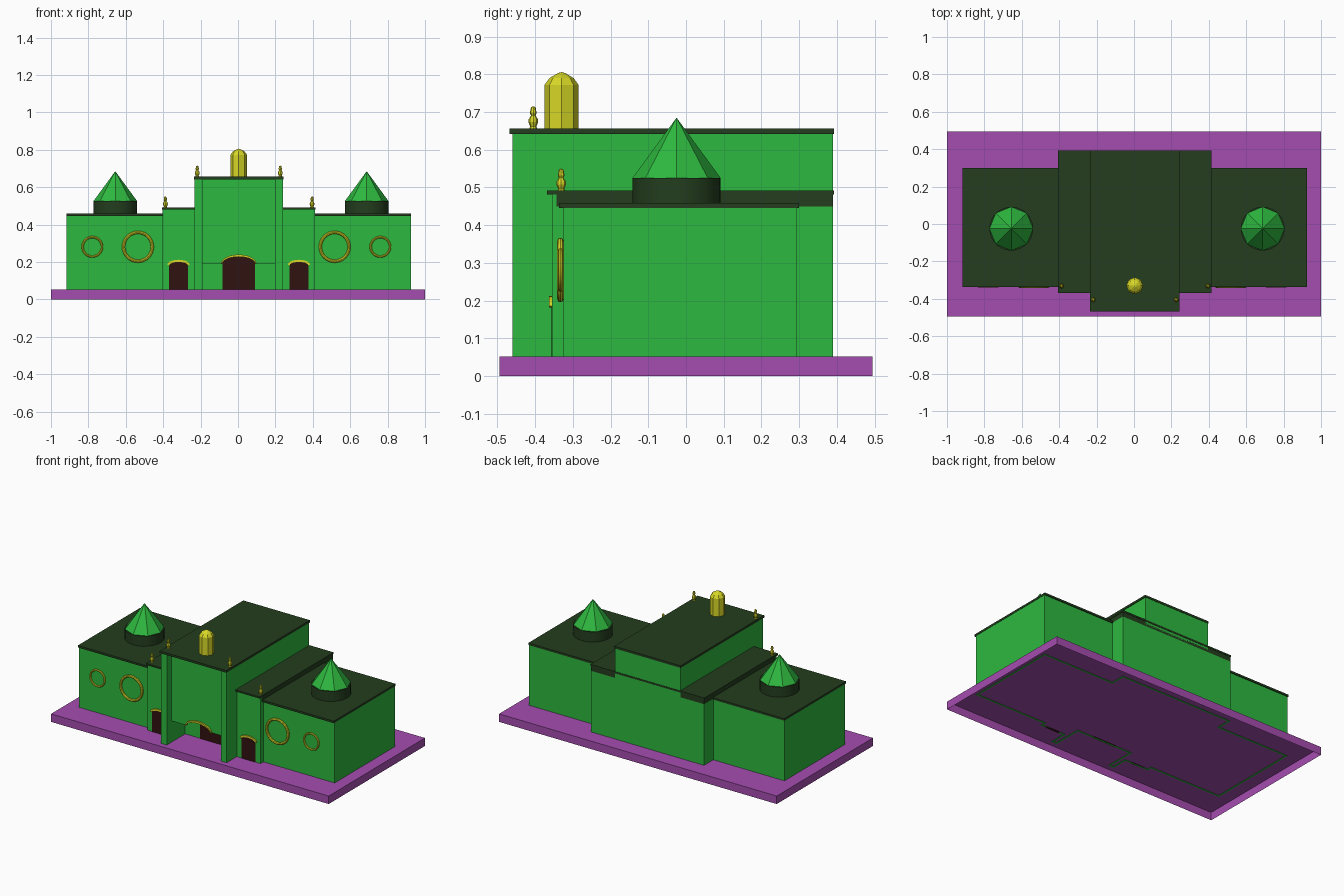
import bpy, bmesh
from math import pi, sin, cos, radians

if "Cube" in bpy.data.objects:
    bpy.data.objects.remove(bpy.data.objects["Cube"])

CX = 0.004  # the building sits slightly off the plinth centre


def material(name, rgb):
    m = bpy.data.materials.new(name)
    m.diffuse_color = (*rgb, 1)
    m.use_nodes = True
    m.node_tree.nodes["Principled BSDF"].inputs["Base Color"].default_value = m.diffuse_color
    return m


GREEN = material("wall_green", (0.027, 0.485, 0.05))
DARK = material("roof_green", (0.017, 0.048, 0.013))
PURPLE = material("plinth_purple", (0.376, 0.074, 0.43))
YELLOW = material("trim_yellow", (0.68, 0.68, 0.02))
DOOR = material("door_brown", (0.03, 0.006, 0.005))


def finish(name, bm, mat):
    me = bpy.data.meshes.new(name)
    bm.to_mesh(me)
    bm.free()
    me.materials.append(mat)
    ob = bpy.data.objects.new(name, me)
    bpy.context.collection.objects.link(ob)
    return ob


def box(name, x0, x1, y0, y1, z0, z1, mat, open_bottom=False):
    bm = bmesh.new()
    bmesh.ops.create_cube(bm, size=1)
    for v in bm.verts:
        v.co.x = x1 if v.co.x > 0 else x0
        v.co.y = y1 if v.co.y > 0 else y0
        v.co.z = z1 if v.co.z > 0 else z0
    if open_bottom:
        low = [f for f in bm.faces if f.normal.z < -0.9]
        bmesh.ops.delete(bm, geom=low, context='FACES')
    return finish(name, bm, mat)


def walls(name, half, z0, z1):
    """Closed thin wall following a right-half plan outline, mirrored in x."""
    pts = [(CX + x, y) for x, y in half] + [(CX - x, y) for x, y in reversed(half)]
    bm = bmesh.new()
    lo = [bm.verts.new((x, y, z0)) for x, y in pts]
    hi = [bm.verts.new((x, y, z1)) for x, y in pts]
    n = len(pts)
    for i in range(n):
        j = (i + 1) % n
        bm.faces.new((lo[i], lo[j], hi[j], hi[i]))
    ob = finish(name, bm, GREEN)
    mod = ob.modifiers.new("thickness", 'SOLIDIFY')
    mod.thickness = 0.011
    mod.offset = -1
    mod.use_even_offset = True
    return ob


def prism(name, pts, y0, y1, mat):
    """Extrude an x-z outline along y."""
    bm = bmesh.new()
    f = bm.faces.new([bm.verts.new((x, y0, z)) for x, z in pts])
    ext = bmesh.ops.extrude_face_region(bm, geom=[f])["geom"]
    for v in ext:
        if isinstance(v, bmesh.types.BMVert):
            v.co.y = y1
    bmesh.ops.recalc_face_normals(bm, faces=bm.faces[:])
    return finish(name, bm, mat)


def arc(cx, w, spring, top, n=10):
    """Segmental arch points, left to right."""
    a = [pi - pi * i / n for i in range(n + 1)]
    return [(cx + w * cos(t), spring + (top - spring) * sin(t)) for t in a]


def lathe(name, profile, sides, loc, mat):
    bm = bmesh.new()
    rings = [[bm.verts.new((r * cos(2 * pi * i / sides) + loc[0],
                            r * sin(2 * pi * i / sides) + loc[1], z + loc[2]))
              for i in range(sides)] for r, z in profile]
    for a, b in zip(rings, rings[1:]):
        for i in range(sides):
            j = (i + 1) % sides
            bm.faces.new((a[i], a[j], b[j], b[i]))
    bm.faces.new(rings[0][::-1])
    bmesh.ops.remove_doubles(bm, verts=bm.verts[:], dist=1e-5)
    return finish(name, bm, mat)


def smooth(ob, angle=40):
    bpy.ops.object.select_all(action='DESELECT')
    ob.select_set(True)
    bpy.context.view_layer.objects.active = ob
    bpy.ops.object.shade_smooth_by_angle(angle=radians(angle))


# Plinth, hollow underneath
box("plinth", -1, 1, -0.495, 0.495, 0, 0.052, PURPLE, open_bottom=True)

# Ground-floor walls: porch recess, pilasters, middle block, wings
walls("main_walls", [(0.195, -0.27), (0.195, -0.46), (0.236, -0.46), (0.236, -0.355),
                     (0.407, -0.355), (0.407, -0.325), (0.92, -0.325), (0.92, 0.295),
                     (0.407, 0.295), (0.407, 0.39)], 0.05, 0.45)
# Tall centre block above, with recessed front between the pilasters
walls("tower_walls", [(0.195, -0.41), (0.195, -0.46), (0.236, -0.46), (0.236, 0.39)],
      0.45, 0.645)

# Header panel over the porch with its arched notch
notch = arc(CX, 0.088, 0.19, 0.228)
prism("porch_header", [(CX - 0.195, 0.19)] + notch +
      [(CX + 0.195, 0.19), (CX + 0.195, 0.645), (CX - 0.195, 0.645)], -0.41, -0.398, GREEN)
box("porch_ceiling", CX - 0.195, CX + 0.195, -0.4, -0.27, 0.25, 0.256, GREEN)
prism("main_door", [(CX - 0.088, 0.05)] + arc(CX, 0.088, 0.19, 0.24) +
      [(CX + 0.088, 0.05)], -0.273, -0.256, DOOR)
prism("main_arch_trim", arc(CX, 0.094, 0.192, 0.24) + notch[::-1], -0.42, -0.405, YELLOW)

# Roof slabs
box("wing_roof", CX - 0.922, CX + 0.922, -0.337, 0.3, 0.446, 0.459, DARK)
box("middle_roof_core", CX - 0.407, CX + 0.407, -0.344, 0.39, 0.45, 0.482, DARK)
box("middle_roof", CX - 0.41, CX + 0.41, -0.368, 0.392, 0.481, 0.492, DARK)
box("tower_roof", CX - 0.24, CX + 0.24, -0.468, 0.392, 0.642, 0.656, DARK)

finial = [(0.011, 0), (0.008, 0.006), (0.013, 0.018), (0.012, 0.026), (0.006, 0.036),
          (0.009, 0.042), (0.006, 0.058), (0, 0.06)]

for side, s in (("left", -1), ("right", 1)):
    # Side doors with arch trims
    x = CX + s * 0.322
    box("middle_front_" + side, *sorted((CX + s * 0.236, CX + s * 0.407)),
        -0.355, -0.344, 0.45, 0.482, GREEN)
    prism("side_door_" + side, [(x - 0.05, 0.05)] + arc(x, 0.05, 0.18, 0.203) +
          [(x + 0.05, 0.05)], -0.357, -0.342, DOOR)
    prism("side_arch_trim_" + side, arc(x, 0.06, 0.185, 0.212) +
          arc(x, 0.05, 0.182, 0.2)[::-1], -0.363, -0.35, YELLOW)

    # Round wall rings
    for label, rx, r, t in (("large", 0.526, 0.077, 0.0085), ("small", 0.77, 0.052, 0.006)):
        bpy.ops.mesh.primitive_torus_add(
            major_radius=r, minor_radius=t, major_segments=32, minor_segments=8,
            location=(s * rx - 0.009, -0.333, 0.281), rotation=(pi / 2, 0, 0))
        ring = bpy.context.object
        ring.name = label + "_ring_" + side
        ring.data.materials.append(YELLOW)
        smooth(ring)

    # Wing turrets: round drum with an eight-sided spire
    tx = s * 0.672 + 0.016
    drum = lathe("turret_drum_" + side, [(0.117, 0.45), (0.117, 0.525), (0, 0.525)], 32,
                 (tx, -0.025, 0), DARK)
    smooth(drum)
    lathe("turret_spire_" + side, [(0.117, 0.525), (0, 0.685)], 8, (tx, -0.025, 0), GREEN)

    # Finials
    lathe("tower_finial_" + side, finial, 8, (CX + s * 0.222, -0.405, 0.655), YELLOW)
    lathe("middle_finial_" + side, finial, 8, (CX + s * 0.392, -0.331, 0.49), YELLOW)

# Cupola on the tower roof
lathe("cupola", [(0.045, 0.65), (0.045, 0.772), (0.032, 0.79), (0.01, 0.803), (0, 0.806)],
      8, (CX, -0.33, 0), YELLOW)
